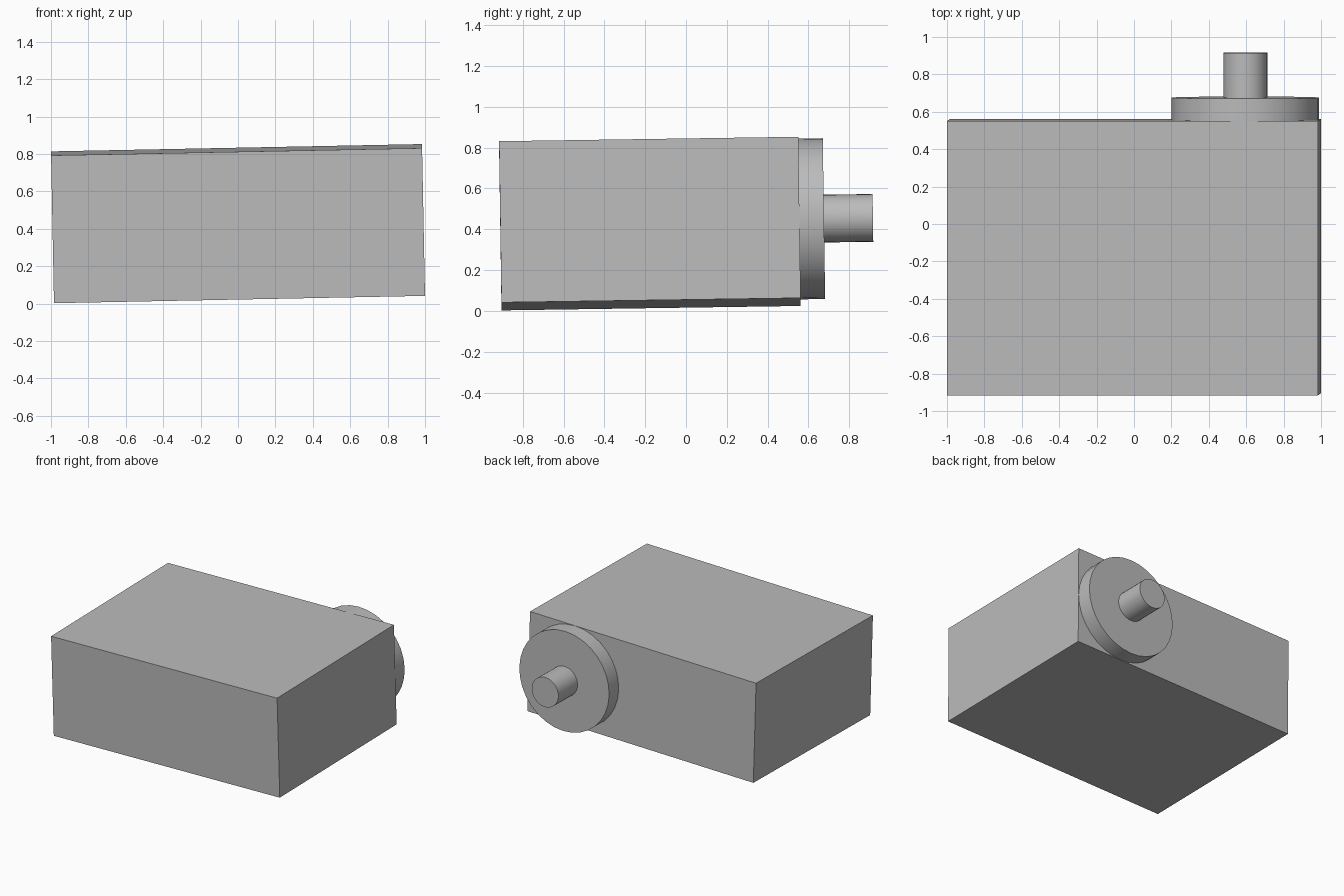
import bpy
from math import radians
from mathutils import Euler, Matrix, Vector

cube = bpy.data.objects.get("Cube")
if cube:
    bpy.data.objects.remove(cube, do_unlink=True)

# Single plain grey
grey = bpy.data.materials.new("plain_grey")
grey.use_nodes = True
colour = (0.5, 0.5, 0.5, 1)
grey.diffuse_color = colour
grey.node_tree.nodes["Principled BSDF"].inputs["Base Color"].default_value = colour

# The whole assembly sits slightly tilted
centre = Vector((0, -0.177, 0.428))
tilt = Matrix.Translation(centre) @ Euler((radians(0.85), radians(-1.13), 0)).to_matrix().to_4x4()

LENGTH, DEPTH, HEIGHT = 1.984, 1.466, 0.79
AXIS_X = 0.596


def finish(name):
    obj = bpy.context.object
    obj.name = name
    obj.data.materials.append(grey)
    obj.matrix_world = tilt @ obj.matrix_basis
    return obj


def back_cylinder(name, radius, start, length):
    """Cylinder pointing backwards along the local y axis."""
    bpy.ops.mesh.primitive_cylinder_add(
        vertices=32, radius=radius, depth=length,
        location=(AXIS_X, start + length / 2, 0), rotation=(radians(-90), 0, 0))
    bpy.ops.object.shade_smooth_by_angle(angle=radians(30))
    return finish(name)


# Box body
bpy.ops.mesh.primitive_cube_add(size=1)
bpy.context.object.scale = (LENGTH, DEPTH, HEIGHT)
finish("box_body")

# Round flange and shaft on the back
back_cylinder("flange", 0.394, DEPTH / 2, 0.12)
back_cylinder("shaft", 0.117, DEPTH / 2 + 0.12, 0.24)
